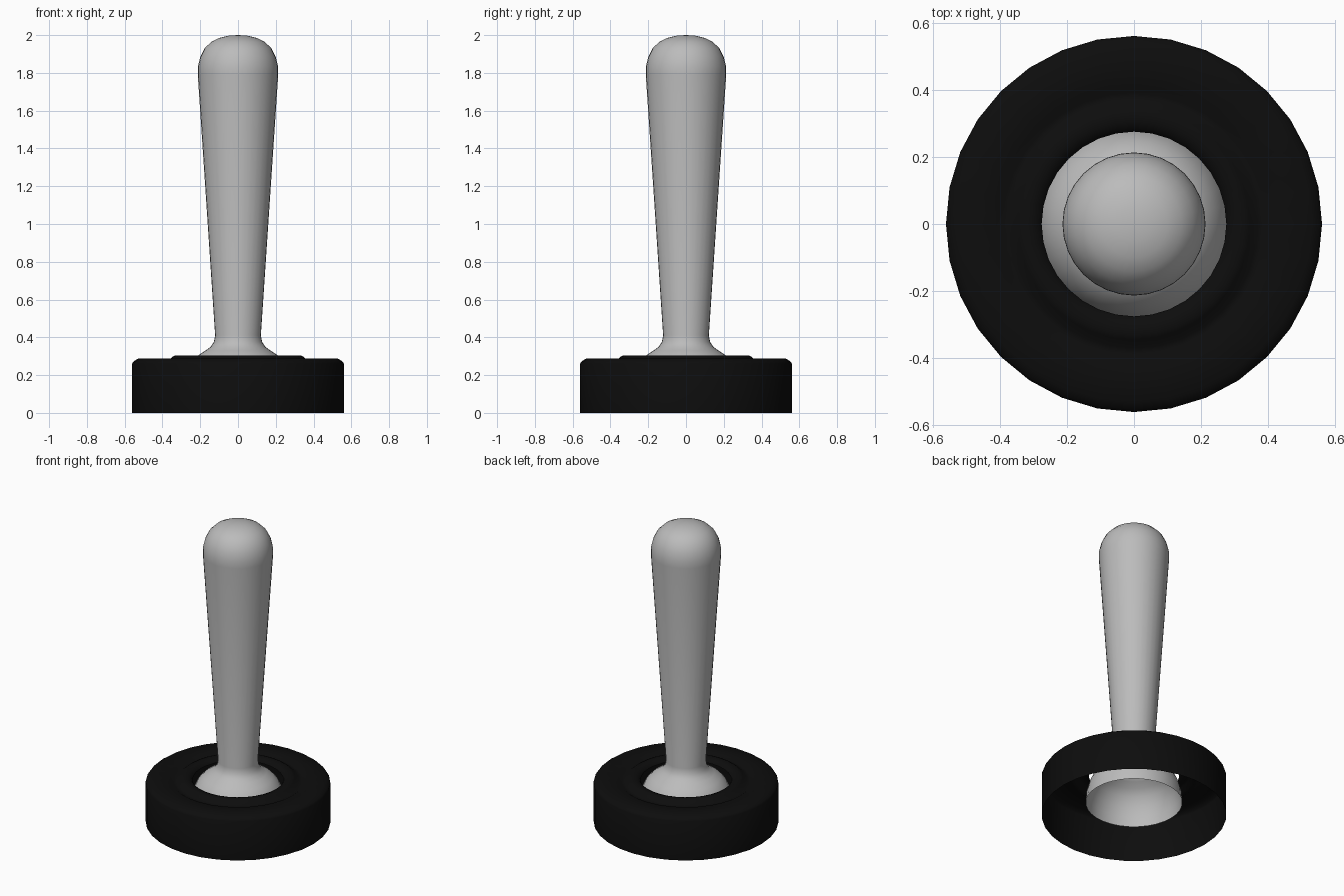
import bpy, bmesh, math

if "Cube" in bpy.data.objects:
    bpy.data.objects.remove(bpy.data.objects["Cube"])

SIDES = 32


def material(name, rgb):
    m = bpy.data.materials.new(name)
    m.diffuse_color = (*rgb, 1)
    m.use_nodes = True
    m.node_tree.nodes["Principled BSDF"].inputs["Base Color"].default_value = m.diffuse_color
    return m


def lathe(name, profile, mat, angle):
    """Spin a (radius, z) profile, listed from bottom outside to top, round z."""
    bm = bmesh.new()
    rings = []
    for r, z in profile:
        if r == 0:
            rings.append([bm.verts.new((0, 0, z))] * SIDES)
        else:
            rings.append([bm.verts.new((r * math.cos(math.tau * i / SIDES),
                                        r * math.sin(math.tau * i / SIDES), z))
                          for i in range(SIDES)])
    for a, b in zip(rings, rings[1:]):
        for i in range(SIDES):
            j = (i + 1) % SIDES
            quad = [a[i], a[j], b[j], b[i]]
            bm.faces.new(list(dict.fromkeys(quad)))
    me = bpy.data.meshes.new(name)
    bm.to_mesh(me)
    bm.free()
    me.materials.append(mat)
    ob = bpy.data.objects.new(name, me)
    bpy.context.collection.objects.link(ob)
    bpy.ops.object.select_all(action='DESELECT')
    ob.select_set(True)
    bpy.context.view_layer.objects.active = ob
    bpy.ops.object.shade_smooth_by_angle(angle=math.radians(angle))
    return ob


grey = material("light_grey", (0.5, 0.5, 0.5))
black = material("black", (0.004, 0.004, 0.004))

# Hollow base cover: wall, bevel, shallow groove, raised lip round the hole
lathe("base_cover", [
    (0.56, 0.0), (0.56, 0.262), (0.553, 0.272), (0.53, 0.287), (0.41, 0.287),
    (0.39, 0.275), (0.37, 0.278), (0.345, 0.298), (0.33, 0.305),
    (0.305, 0.303), (0.285, 0.295), (0.275, 0.28)], black, 40)

# Thumb stick: open dome under the cover, flared neck, tapered shaft, round cap
lathe("stick", [
    (0.293, 0.085), (0.288, 0.15), (0.272, 0.21), (0.245, 0.268),
    (0.21, 0.305), (0.172, 0.33), (0.145, 0.35), (0.128, 0.375),
    (0.121, 0.41), (0.213, 1.79), (0.212, 1.835), (0.2, 1.885),
    (0.177, 1.93), (0.142, 1.964), (0.1, 1.985), (0.05, 1.997), (0, 2.0)],
    grey, 60)
